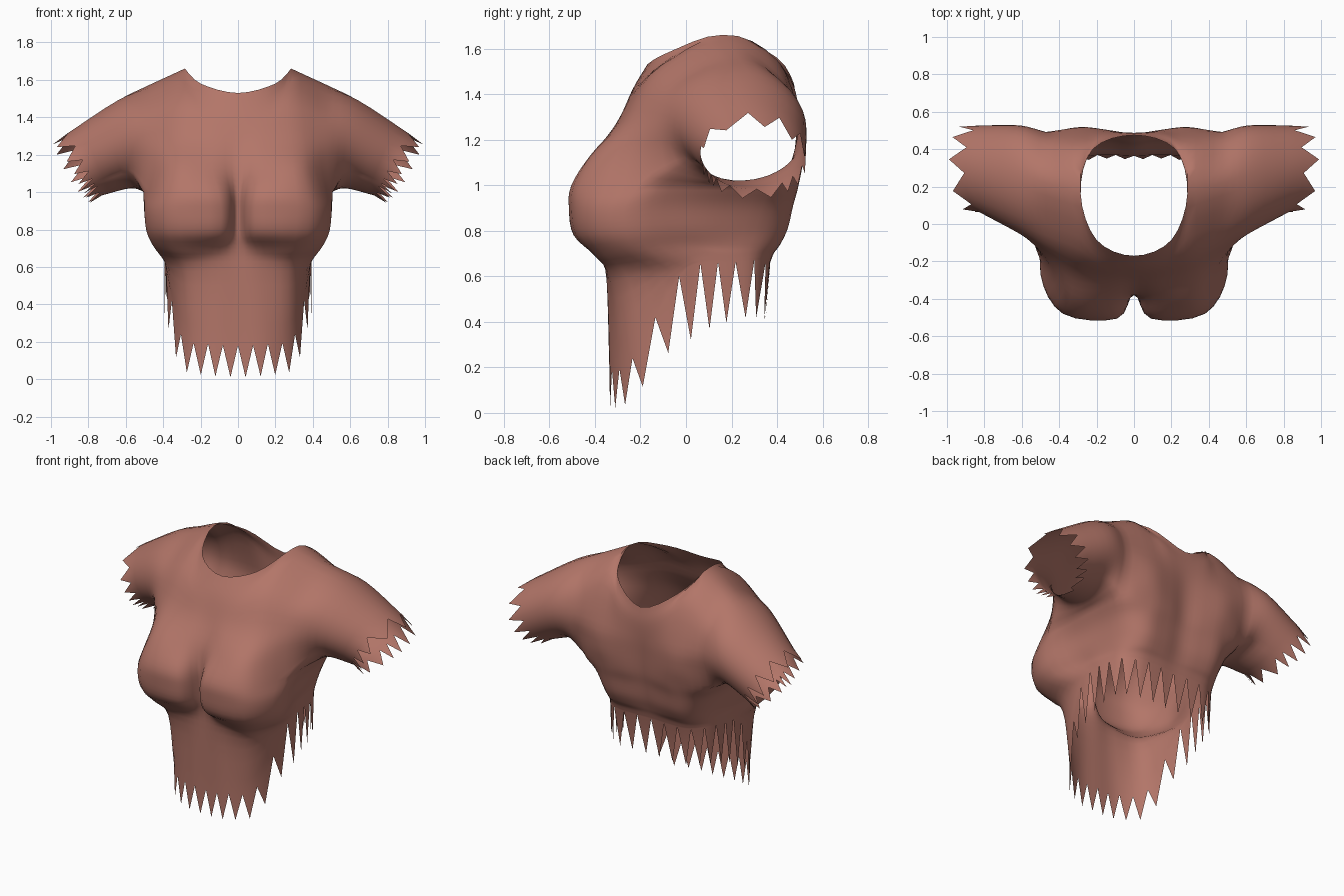
import bpy, bmesh, math
from mathutils import Vector as V

if "Cube" in bpy.data.objects:
    bpy.data.objects.remove(bpy.data.objects["Cube"])

S = 4  # subdivisions per control span


def spline(pts, before=None, after=None):
    """Smooth curve through pts, S steps per span."""
    p = [before or pts[0] * 2 - pts[1]] + pts + [after or pts[-1] * 2 - pts[-2]]
    out = []
    for i in range(1, len(p) - 2):
        a, b, c, d = p[i - 1:i + 3]
        for k in range(S):
            t = k / S
            out.append(0.5 * (2 * b + (c - a) * t + (2 * a - 5 * b + 4 * c - d) * t * t
                              + (3 * b - a - 3 * c + d) * t ** 3))
    return out + [pts[-1].copy()]


def flip(p):
    return V((-p.x, p.y, p.z))


# Half outlines from front centre, round the side, to back centre
hem = [(0, -.335, .18), (.16, -.325, .19), (.305, -.235, .24), (.385, -.03, .60), (.39, .09, .66),
       (.38, .19, .66), (.345, .3, .67), (.255, .36, .66), (.13, .37, .66), (0, .365, .66)]
# (front height, side and back height, outline)
body = [
    (.58, .70, [(0, -.345), (.14, -.345), (.305, -.295), (.40, -.09), (.396, .06),
                (.385, .17), (.348, .305), (.262, .375), (.13, .385), (0, .378)]),
    (.69, .74, [(0, -.35), (.14, -.39), (.34, -.385), (.455, -.22), (.41, .01),
                (.39, .15), (.352, .32), (.265, .405), (.13, .41), (0, .395)]),
    (.78, .81, [(0, -.36), (.10, -.485), (.37, -.46), (.49, -.265), (.44, -.02),
                (.41, .15), (.363, .35), (.27, .44), (.13, .44), (0, .42)]),
    (.90, .91, [(0, -.37), (.09, -.505), (.38, -.48), (.5, -.27), (.465, -.04),
                (.44, .17), (.40, .38), (.28, .465), (.13, .46), (0, .44)]),
    (1.0, 1.0, [(0, -.38), (.105, -.495), (.37, -.465), (.495, -.21), (.5, -.02),
                (.495, .2), (.46, .42), (.28, .49), (.13, .485), (0, .46)]),
]
# Chest, up to the neckline and shoulder ridge
chest = [
    [(0, -.365, 1.13), (.14, -.41, 1.13), (.34, -.40, 1.13), (.48, -.19, 1.13)],
    [(0, -.295, 1.28), (.14, -.30, 1.28), (.32, -.265, 1.28), (.475, -.155, 1.28)],
    [(0, -.235, 1.42), (.17, -.215, 1.43), (.30, -.13, 1.50), (.47, -.06, 1.44)],
    [(0, -.17, 1.53), (.20, -.085, 1.58), (.285, .16, 1.66), (.47, .22, 1.575)],
]
# Upper back, from armhole to centre
back = [
    [(.47, .47, 1.13), (.29, .515, 1.13), (.14, .50, 1.13), (0, .475, 1.13)],
    [(.47, .49, 1.28), (.29, .505, 1.28), (.14, .50, 1.26), (0, .485, 1.24)],
    [(.47, .42, 1.45), (.29, .40, 1.55), (.17, .475, 1.43), (0, .487, 1.35)],
    [(.47, .22, 1.575), (.285, .16, 1.66), (.22, .40, 1.56), (0, .475, 1.44)],
]

rows = [[V(p) for p in hem]]
for zf, zb, pts in body:
    heights = [zf] * 3 + [(zf + zb) / 2] + [zb] * 6
    rows.append([V((x, y, z)) for (x, y), z in zip(pts, heights)])
lower = [spline(r, flip(r[1]), flip(r[-2])) for r in rows]
chest = [[V(p) for p in r] for r in chest]
back = [[V(p) for p in r] for r in back]
front = [spline(r, flip(r[1])) for r in chest]
rear = [spline(r, None, flip(r[-2])) for r in back]
# Round neckline with a straight shoulder ridge shared by both panels
f, b = chest[-1], back[-1]
ridge = [f[2].lerp(f[3], k / S) for k in range(S + 1)]
front[-1] = spline(f[:3], flip(f[1]), b[2])[:-1] + ridge
rear[-1] = ridge[::-1][:-1] + spline(b[1:], f[1], flip(b[2]))

# Vertical strips
cols = []
for j in range(9 * S + 1):
    pts, after = [r[j] for r in lower], None
    if j <= 3 * S:
        pts += [r[j] for r in front]
        if j >= 2 * S:
            after = rear[-2][3 * S - j]
    elif j >= 6 * S:
        pts += [r[j - 6 * S] for r in rear]
        if j <= 7 * S:
            after = front[-2][9 * S - j]
    cols.append(spline(pts, None, after))

bm = bmesh.new()


def face(*pts):
    bm.faces.new([bm.verts.new(p) for p in pts])


def sheet(strips):
    for a, b in zip(strips, strips[1:]):
        for k in range(min(len(a), len(b)) - 1):
            face(a[k], b[k], b[k + 1], a[k + 1])


def teeth(edge, cuts, offset):
    """One pointed rag between each pair of cut indices."""
    for a, b in zip(cuts, cuts[1:]):
        mid = (a + b) / 2
        tip = (edge[int(mid)] + edge[math.ceil(mid)]) / 2 + offset(mid)
        for k in range(a, b):
            face(edge[k], tip, edge[k + 1])


sheet(cols)


# Ragged hem: short teeth in front, long at the side
def hem_drop(i):
    c = i / S
    if c < 3:
        return V((0, 0, -.17 - .12 * max(0, c - 2)))
    return V((0, -.02 if c > 6 else 0, -max(.25, .34 - .04 * (c - 3))))


teeth([c[0] for c in cols], list(range(0, 12, 2)) + list(range(12, 37, 3)), hem_drop)

# Sleeve: armhole loop swept to a tilted cuff
pit = 5 * S
loop = cols[3 * S][pit:] + cols[6 * S][pit:-1][::-1] + [cols[j][pit] for j in range(6 * S - 1, 3 * S - 1, -1)]


def cuff(p, centre, ry, up):
    a = math.atan2((p.z - 1.28) / .3, (p.y - .18) / .32)
    return V(centre) + V((0, ry * math.cos(a), 0)) + V(up) * math.sin(a)


sleeve = [spline([p, cuff(p, (.61, .237, 1.255), .29, (.035, 0, .235)),
                  cuff(p, (.818, .295, 1.15), .232, (.09, 0, .168))]) for p in loop]
sheet(sleeve)
teeth([s[-1] for s in sleeve], list(range(0, 43, 3)) + [44],
      lambda i: V((.08, 0, -.055)) * (1 + .2 * math.sin(i * 2.3)))

bmesh.ops.remove_doubles(bm, verts=bm.verts, dist=1e-4)
bmesh.ops.recalc_face_normals(bm, faces=bm.faces)
mesh = bpy.data.meshes.new("torn_shirt")
bm.to_mesh(mesh)
bm.free()

shirt = bpy.data.objects.new("torn_shirt", mesh)
bpy.context.collection.objects.link(shirt)
mat = bpy.data.materials.new("dusty_red_cloth")
mat.diffuse_color = (.45, .18, .14, 1)
mat.use_nodes = True
mat.node_tree.nodes["Principled BSDF"].inputs["Base Color"].default_value = mat.diffuse_color
mesh.materials.append(mat)

mirror = shirt.modifiers.new("mirror", 'MIRROR')
mirror.use_clip = True
bpy.context.view_layer.objects.active = shirt
shirt.select_set(True)
bpy.ops.object.shade_smooth_by_angle(angle=math.radians(50))
